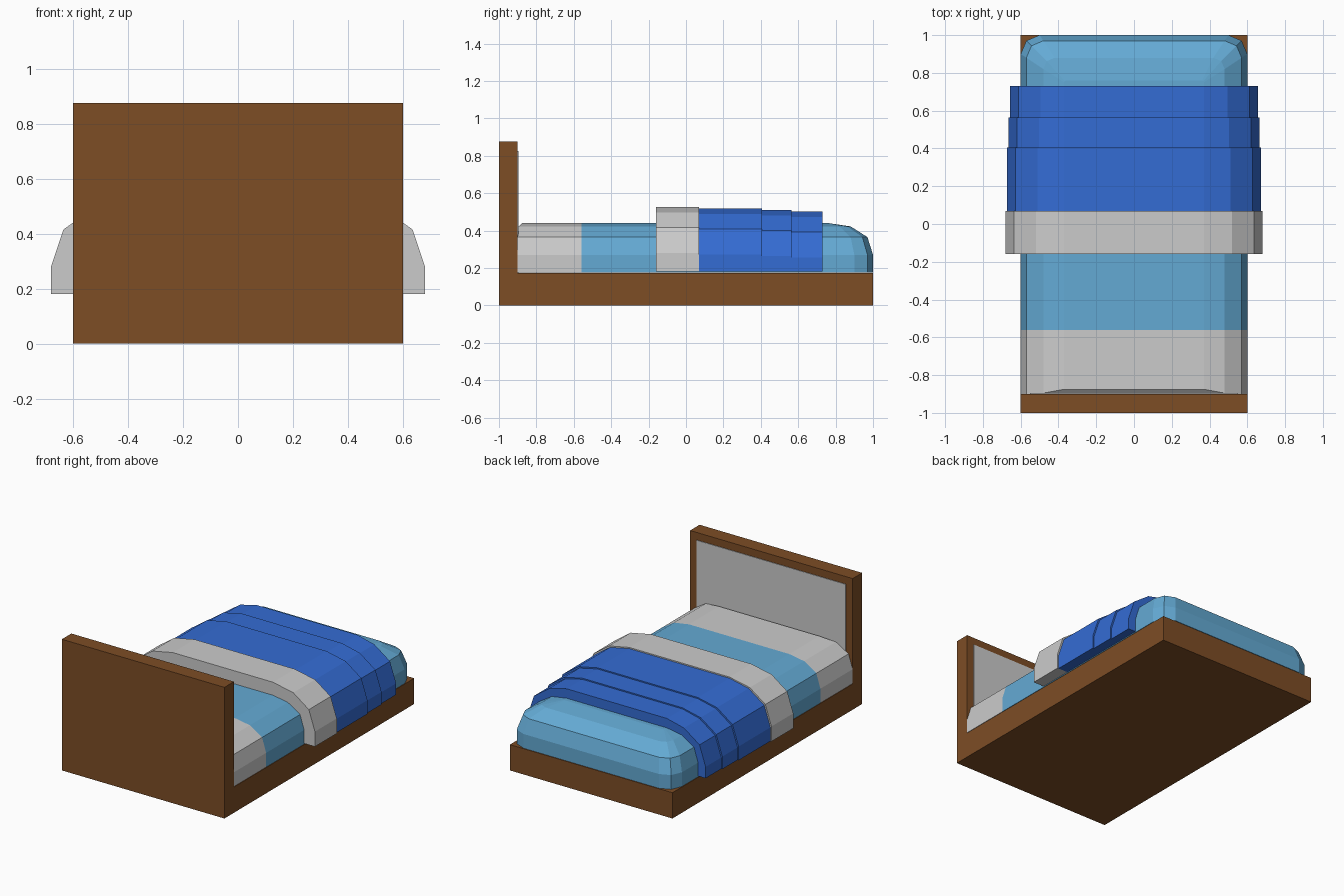
import bpy
import bmesh

cube = bpy.data.objects.get("Cube")
if cube:
    bpy.data.objects.remove(cube, do_unlink=True)


def material(name, colour):
    m = bpy.data.materials.new(name)
    m.use_nodes = True
    m.diffuse_color = (*colour, 1)
    m.node_tree.nodes["Principled BSDF"].inputs["Base Color"].default_value = (*colour, 1)
    return m


WOOD = material("brown wood", (0.205, 0.074, 0.0185))
GREY = material("pale grey linen", (0.60, 0.60, 0.60))
BLUE = material("deep blue blanket", (0.034, 0.15, 0.658))
SKY = material("light blue sheet", (0.127, 0.402, 0.658))


def finish(name, bm, *mats):
    bmesh.ops.recalc_face_normals(bm, faces=bm.faces)
    mesh = bpy.data.meshes.new(name)
    bm.to_mesh(mesh)
    bm.free()
    for m in mats:
        mesh.materials.append(m)
    ob = bpy.data.objects.new(name, mesh)
    bpy.context.collection.objects.link(ob)
    return ob


def loft(rings):
    """Join equal-length rings of points into a closed solid."""
    bm = bmesh.new()
    loops = [[bm.verts.new(p) for p in ring] for ring in rings]
    for a, b in zip(loops, loops[1:]):
        for i in range(len(a)):
            j = (i + 1) % len(a)
            bm.faces.new((a[i], a[j], b[j], b[i]))
    bm.faces.new(loops[0])
    bm.faces.new(loops[-1])
    return bm


def box(name, mat, x, y0, y1, z0, z1):
    rings = [[(-x, y0, z), (x, y0, z), (x, y1, z), (-x, y1, z)] for z in (z0, z1)]
    return finish(name, loft(rings), mat)


# Wooden frame with a padded panel on the headboard
box("bed_base", WOOD, 0.6, -0.9, 1.0, 0, 0.172)
box("headboard", WOOD, 0.6, -1.0, -0.9, 0, 0.875)
box("headboard_panel", GREY, 0.55, -0.9, -0.896, 0.17, 0.825)

# Mattress: stacked outlines with a rounded foot end
# (height, half width, head y, foot y, corner size)
layers = [(0.175, 0.6, -0.9, 1.0, 0.1), (0.27, 0.6, -0.9, 1.0, 0.1),
          (0.365, 0.57, -0.9, 0.97, 0.09), (0.422, 0.48, -0.895, 0.88, 0.06),
          (0.44, 0.37, -0.875, 0.76, 0.01)]
rings = []
for z, x, head, foot, c in layers:
    side = [(x, head), (x, foot - c), (x - c * 0.3, foot - c * 0.3), (x - c, foot)]
    rings.append([(px, py, z) for px, py in side] +
                 [(-px, py, z) for px, py in reversed(side)])
bm = loft(rings)
SPLIT = -0.56
bmesh.ops.bisect_plane(bm, geom=bm.verts[:] + bm.edges[:] + bm.faces[:],
                       plane_co=(0, SPLIT, 0), plane_no=(0, 1, 0))
for f in bm.faces:
    f.material_index = 1 if f.calc_center_median().y > SPLIT else 0
finish("mattress", bm, GREY, SKY)

# Folded blanket: arched bands, each a little lower than the last
arch = [(0.68, 0.18), (0.68, 0.28), (0.635, 0.415), (0.52, 0.497), (0.37, 0.527)]


def band(name, mat, y0, y1, drop):
    half = [(x - (drop if x > 0.4 else 0), z - (drop if z > 0.2 else 0)) for x, z in arch]
    outline = half + [(-x, z) for x, z in reversed(half)]
    finish(name, loft([[(x, y, z) for x, z in outline] for y in (y0, y1)]), mat)


band("blanket_fold", GREY, -0.16, 0.07, 0)
band("blanket_upper", BLUE, 0.07, 0.405, 0.008)
band("blanket_middle", BLUE, 0.405, 0.565, 0.016)
band("blanket_lower", BLUE, 0.565, 0.73, 0.024)
